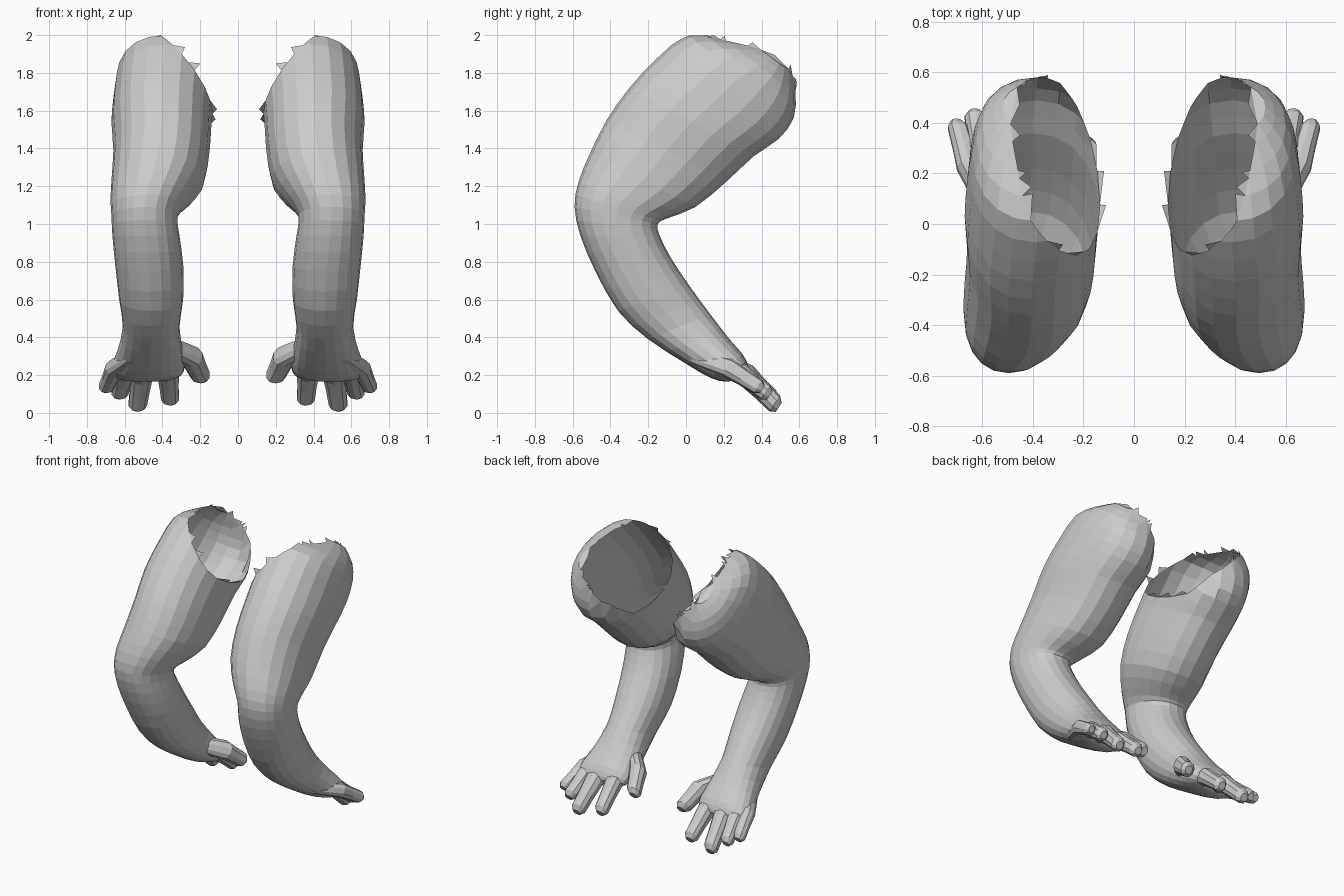
import bpy, bmesh, math, random
from mathutils import Vector

random.seed(4)
if "Cube" in bpy.data.objects:
    bpy.data.objects.remove(bpy.data.objects["Cube"])

skin = bpy.data.materials.new("plain grey")
skin.use_nodes = True
GREY = (0.6, 0.6, 0.6, 1)
skin.diffuse_color = GREY
skin.node_tree.nodes["Principled BSDF"].inputs["Base Color"].default_value = GREY


def refine(rings, steps):
    """Catmull-Rom interpolation between cross-sections."""
    out = []
    rows = [Vector(r) for r in rings]
    for i in range(len(rows) - 1):
        a, b, c, d = (rows[max(0, min(len(rows) - 1, i + k))] for k in (-1, 0, 1, 2))
        for s in range(steps):
            t = s / steps
            out.append(b + (c - a) * t / 2 + (a * 2 - b * 5 + c * 4 - d) * t * t / 2
                       + (b * 3 - a - c * 3 + d) * t ** 3 / 2)
    return out + [rows[-1]]


def fuller(value):
    """Push a sine or cosine outward for a slightly boxy ellipse."""
    return math.copysign(abs(value) ** 0.9, value) / 2


def loft(rings, sides):
    """Skin ovals given as front y, front z, back y, back z, min x, max x."""
    bm = bmesh.new()
    loops = []
    for fy, fz, by, bz, x0, x1 in rings:
        loop = []
        for k in range(sides):
            a = math.tau * k / sides
            c, s = fuller(math.cos(a)), fuller(math.sin(a))
            loop.append(bm.verts.new(((x0 + x1) / 2 + s * (x1 - x0),
                                      (fy + by) / 2 + c * (fy - by),
                                      (fz + bz) / 2 + c * (fz - bz))))
        loops.append(loop)
    for p, q in zip(loops, loops[1:]):
        for k in range(sides):
            n = (k + 1) % sides
            bm.faces.new((p[k], p[n], q[n], q[k]))
    bm.faces.new(loops[0])
    bm.faces.new(loops[-1])
    bmesh.ops.recalc_face_normals(bm, faces=bm.faces)
    return bm


def finish(bm, name):
    mesh = bpy.data.meshes.new(name)
    bm.to_mesh(mesh)
    bm.free()
    mesh.materials.append(skin)
    obj = bpy.data.objects.new(name, mesh)
    bpy.context.collection.objects.link(obj)
    centre = obj.modifiers.new("Mirror", 'MIRROR')
    centre.use_mirror_merge = False


# Arm from shoulder dome through elbow and wrist to the palm
arm_rings = [
    (0.36, 1.95, 0.56, 1.80, 0.20, 0.52),
    (0.20, 1.98, 0.58, 1.69, 0.14, 0.60),
    (0.01, 2.00, 0.57, 1.56, 0.12, 0.64),
    (-0.15, 1.88, 0.49, 1.45, 0.125, 0.66),
    (-0.30, 1.72, 0.36, 1.36, 0.14, 0.67),
    (-0.42, 1.55, 0.22, 1.23, 0.15, 0.66),
    (-0.51, 1.37, 0.05, 1.09, 0.18, 0.67),
    (-0.57, 1.22, -0.10, 1.03, 0.26, 0.675),
    (-0.59, 1.09, -0.15, 1.00, 0.32, 0.67),
    (-0.56, 0.94, -0.14, 0.94, 0.31, 0.665),
    (-0.48, 0.75, -0.08, 0.82, 0.29, 0.65),
    (-0.36, 0.54, 0.02, 0.67, 0.29, 0.63),
    (-0.20, 0.39, 0.13, 0.52, 0.31, 0.61),
    (0.00, 0.26, 0.23, 0.39, 0.29, 0.64),
    (0.13, 0.185, 0.30, 0.31, 0.28, 0.67),
    (0.21, 0.165, 0.33, 0.25, 0.30, 0.67),
    (0.24, 0.17, 0.33, 0.22, 0.34, 0.64),
]
arm = loft(refine(arm_rings, 2), 20)

# Open the shoulder with a slanted cut facing inward and up
cut = Vector((-0.8, 0.28, 0.57)).normalized()
bmesh.ops.bisect_plane(arm, geom=arm.verts[:] + arm.edges[:] + arm.faces[:],
                       plane_co=(0.45, 0.2, 1.965), plane_no=cut, clear_outer=True)
rim = [e for e in arm.edges if e.is_boundary]

# Raise the back of the rim into a low flap
for v in {v for e in rim for v in e.verts}:
    back = max(0, min(1, (v.co.y - 0.35) / 0.15))
    inner = max(0, min(1, (0.48 - v.co.x) / 0.15))
    v.co.z += 0.08 * back * inner

# Torn teeth round the open rim
for e in rim:
    if random.random() < 0.6 and e.calc_length() > 0.02:
        a, b = e.verts
        tip = a.co.lerp(b.co, random.random()) + cut * random.uniform(0.02, 0.05)
        tip.z = min(tip.z, 2.0)
        tip.y = min(tip.y, 0.59)
        if e.link_loops[0].vert == a:
            a, b = b, a
        arm.faces.new((a, b, arm.verts.new(tip)))
finish(arm, "arms")

# Fingers: base, knuckle and tip, with base radius
digits = {
    "thumbs": ((0.37, 0.06, 0.36), (0.25, 0.19, 0.30), (0.20, 0.31, 0.20), 0.064),
    "index_fingers": ((0.40, 0.12, 0.27), (0.37, 0.30, 0.21), (0.36, 0.45, 0.08), 0.06),
    "middle_fingers": ((0.49, 0.14, 0.27), (0.51, 0.32, 0.20), (0.53, 0.47, 0.05), 0.062),
    "ring_fingers": ((0.57, 0.12, 0.27), (0.60, 0.29, 0.21), (0.625, 0.42, 0.11), 0.057),
    "little_fingers": ((0.56, 0.04, 0.30), (0.65, 0.22, 0.24), (0.695, 0.38, 0.14), 0.052),
}
across = Vector((0, 0.55, 0.83))
for name, (base, knuckle, tip, r) in digits.items():
    base, knuckle, tip = Vector(base), Vector(knuckle), Vector(tip)
    end = tip + (tip - knuckle).normalized() * 0.03
    path = [(base, r * 0.8), (base.lerp(knuckle, 0.6), r * 0.95), (knuckle, r),
            (knuckle.lerp(tip, 0.5), r * 0.88), (tip, r * 0.82), (end, r * 0.45)]
    rings = []
    for c, w in path:
        f, b = c - across * w, c + across * w
        rings.append((f.y, f.z, b.y, b.z, c.x - w, c.x + w))
    finish(loft(rings, 10), name)
